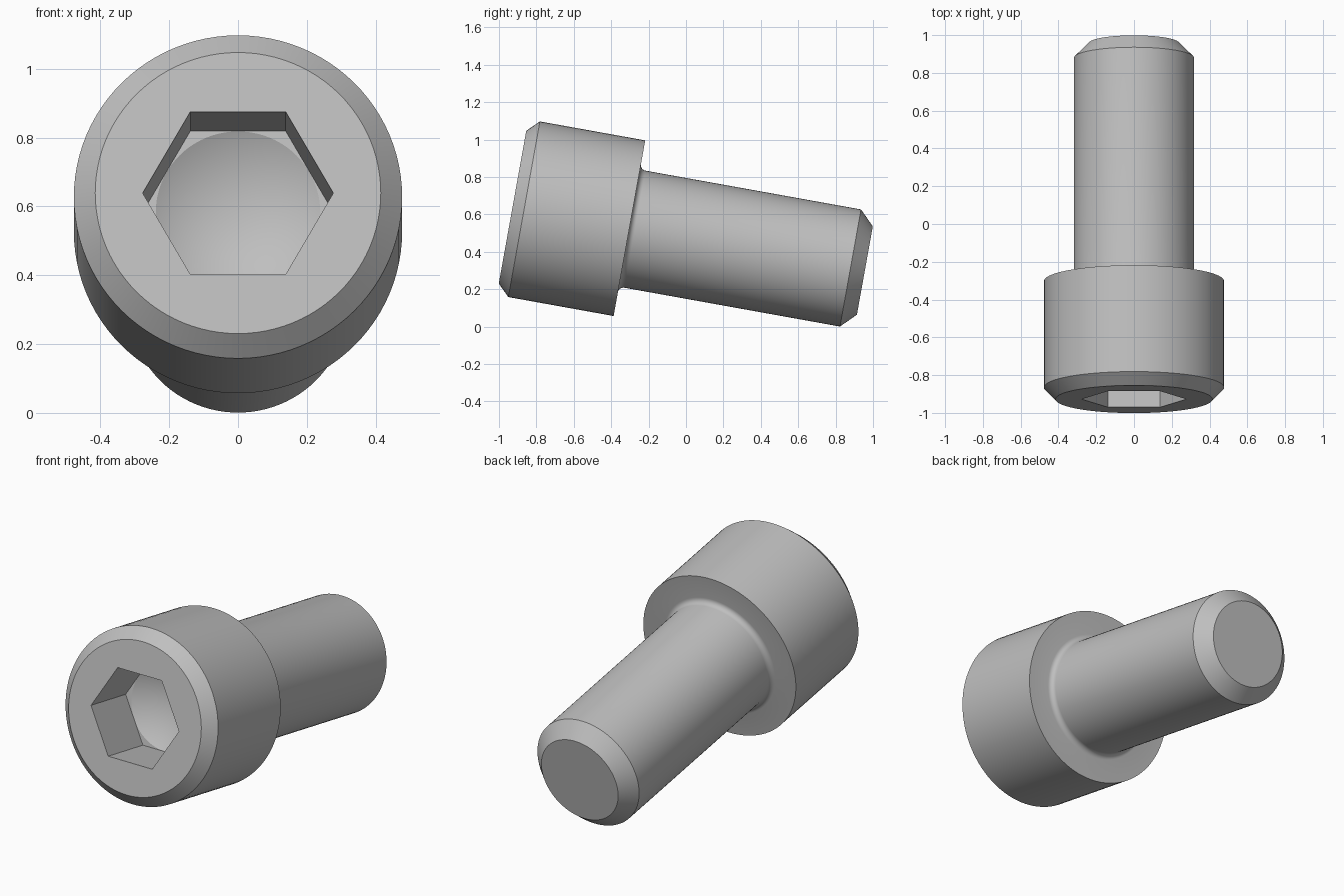
import bpy, bmesh, math

cube = bpy.data.objects.get("Cube")
if cube:
    bpy.data.objects.remove(cube, do_unlink=True)

SEGMENTS = 96
HEAD_R, SHAFT_R, HEAD_LEN, LENGTH = 0.477, 0.318, 0.635, 1.914
SOCKET_APOTHEM, SOCKET_DEPTH, FILLET = 0.24, 0.317, 0.03
TILT = math.radians(10.2)

steel = bpy.data.materials.new("steel_grey")
steel.use_nodes = True
grey = (0.52, 0.52, 0.52, 1)
steel.diffuse_color = grey
steel.node_tree.nodes["Principled BSDF"].inputs["Base Color"].default_value = grey


def circle(radius):
    return lambda a: radius


def hexagon(a):
    sector = math.pi / 3
    return SOCKET_APOTHEM / math.cos((a % sector) - sector / 2)


# Rings from the drill-point base, out of the socket and along the outside
drill_r = SOCKET_APOTHEM - 0.001
rings = [
    (circle(drill_r), SOCKET_DEPTH),
    (hexagon, SOCKET_DEPTH),
    (hexagon, 0),
    (circle(0.415), 0),
    (circle(HEAD_R), 0.063),
    (circle(HEAD_R), HEAD_LEN),
]
# Concave neck fillet under the head
for i in range(7):
    t = i / 6 * math.pi / 2
    rings.append((circle(SHAFT_R + FILLET * (1 - math.sin(t))),
                  HEAD_LEN + FILLET * (1 - math.cos(t))))
# Shaft with chamfered tip
rings += [(circle(SHAFT_R), LENGTH - 0.078), (circle(0.24), LENGTH)]

bm = bmesh.new()
loops = []
for radius, along in rings:
    loop = []
    for i in range(SEGMENTS):
        a = 2 * math.pi * i / SEGMENTS
        r = radius(a)
        loop.append(bm.verts.new((r * math.cos(a), along, r * math.sin(a))))
    loops.append(loop)
for first, second in zip(loops, loops[1:]):
    for i in range(SEGMENTS):
        j = (i + 1) % SEGMENTS
        bm.faces.new((first[i], first[j], second[j], second[i]))
bm.faces.new(loops[-1])

# Conical socket floor
apex = bm.verts.new((0, SOCKET_DEPTH + drill_r / math.sqrt(3), 0))
for i in range(SEGMENTS):
    bm.faces.new((loops[0][i], loops[0][(i + 1) % SEGMENTS], apex))
bmesh.ops.recalc_face_normals(bm, faces=bm.faces[:])

mesh = bpy.data.meshes.new("socket_head_bolt")
bm.to_mesh(mesh)
bm.free()
mesh.materials.append(steel)
bolt = bpy.data.objects.new("socket_head_bolt", mesh)
bpy.context.collection.objects.link(bolt)
bolt.location = (0, -0.9275, 0.639)
bolt.rotation_euler = (-TILT, 0, 0)

bpy.ops.object.select_all(action='DESELECT')
bolt.select_set(True)
bpy.context.view_layer.objects.active = bolt
bpy.ops.object.shade_smooth_by_angle(angle=math.radians(25))
